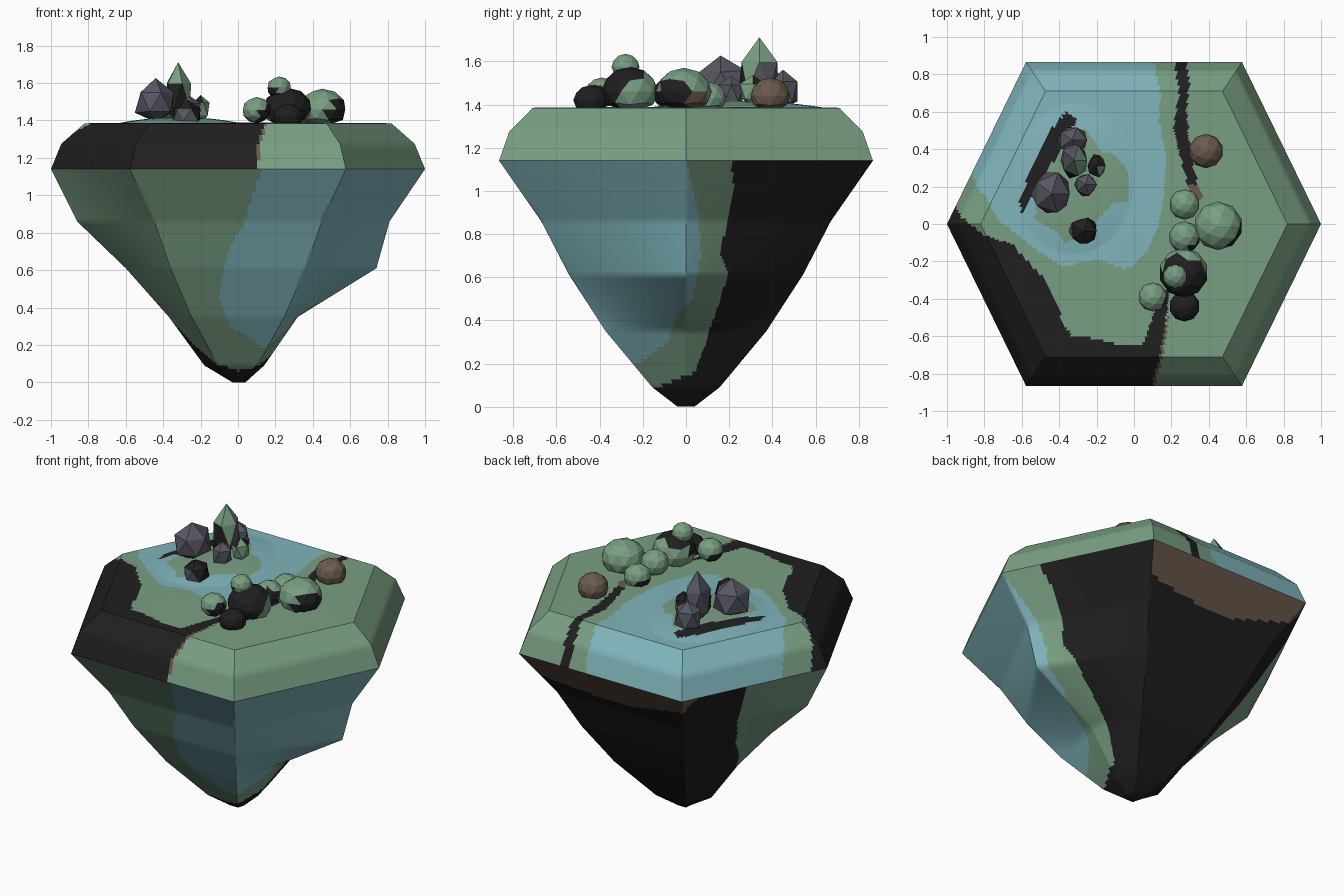
import bpy, bmesh, math, random
from mathutils import Vector

if "Cube" in bpy.data.objects:
    bpy.data.objects.remove(bpy.data.objects["Cube"])

random.seed(4)


def material(name, rgb):
    m = bpy.data.materials.new(name)
    m.diffuse_color = (*rgb, 1)
    m.use_nodes = True
    m.node_tree.nodes["Principled BSDF"].inputs["Base Color"].default_value = m.diffuse_color
    return m


MATS = [material("grass green", (0.190, 0.345, 0.225)),
        material("water blue", (0.215, 0.460, 0.500)),
        material("charcoal black", (0.014, 0.014, 0.014)),
        material("earth brown", (0.150, 0.105, 0.076)),
        material("stone grey", (0.095, 0.095, 0.125))]
GREEN, BLUE, BLACK, BROWN, GREY = range(5)


def lerp(table, v):
    """Piecewise linear lookup in an ascending list of (key, value)."""
    if v <= table[0][0]:
        return table[0][1]
    for (a, p), (b, q) in zip(table, table[1:]):
        if v <= b:
            return p + (q - p) * (v - a) / (b - a)
    return table[-1][1]


def inside(poly, x, y):
    hit = False
    for (ax, ay), (bx, by) in zip(poly, poly[1:] + poly[:1]):
        if (ay > y) != (by > y) and x < (bx - ax) * (y - ay) / (by - ay) + ax:
            hit = not hit
    return hit


def finish(bm, name, angle=None):
    bmesh.ops.recalc_face_normals(bm, faces=bm.faces)
    me = bpy.data.meshes.new(name)
    bm.to_mesh(me)
    bm.free()
    for m in MATS:
        me.materials.append(m)
    ob = bpy.data.objects.new(name, me)
    bpy.context.collection.objects.link(ob)
    if angle:
        bpy.ops.object.select_all(action='DESELECT')
        ob.select_set(True)
        bpy.context.view_layer.objects.active = ob
        bpy.ops.object.shade_smooth_by_angle(angle=math.radians(angle))
    return ob


# Hexagonal rings: (z, scale, left tip x, right tip x)
def corners(z, s, left, right):
    return [Vector(p) for p in ((right, 0, z), (.577 * s, .866 * s, z), (-.577 * s, .866 * s, z),
                                (-left, 0, z), (-.577 * s, -.866 * s, z), (.577 * s, -.866 * s, z))]


def hex_loft(name, rings, steps, paint, angle, bump=None, cols=56):
    """Loft hexagon rings as a fine grid and paint each cell by a rule."""
    keys = [corners(*r) for r in rings]
    rows = [keys[0]]
    for a, b, n in zip(keys, keys[1:], steps):
        rows += [[p.lerp(q, i / n) for p, q in zip(a, b)] for i in range(1, n + 1)]
    bm = bmesh.new()
    loops = []
    for row in rows:
        loop = []
        for k in range(6):
            for c in range(cols):
                p = row[k].lerp(row[(k + 1) % 6], c / cols)
                if bump:
                    p.z += bump(p)
                loop.append(bm.verts.new(p))
        loops.append(loop)
    n = 6 * cols
    for lo, hi in zip(loops, loops[1:]):
        for i in range(n):
            j = (i + 1) % n
            bm.faces.new((lo[i], lo[j], hi[j], hi[i]))
    bm.faces.new(loops[-1])
    for f in bm.faces:
        f.material_index = paint(f.calc_center_median())
    return finish(bm, name, angle)


# Map painted on the top, seen from above
lake = [(-.7, 1), (.11, 1), (.11, .86), (.14, .7), (.135, .55), (.17, .35), (.16, .15), (.13, 0),
        (.08, -.13), (0, -.22), (-.05, -.24), (-.15, -.2), (-.2, -.19), (-.38, -.23), (-.55, -.12),
        (-.72, .02), (-.82, .18), (-.87, .27), (-1, .4)]
islet = [(-.53, .02), (-.39, -.05), (-.38, -.11), (-.3, -.07), (-.2, .02), (-.11, .11), (-.03, .12),
         (-.03, .28), (-.1, .37), (-.18, .39), (-.25, .5), (-.33, .5), (-.5, .25)]
islet_shore = [(-.6, .03), (-.61, .12), (-.55, .3), (-.45, .5), (-.36, .6), (-.3, .56), (-.36, .46),
               (-.48, .25), (-.58, .08)]
burnt = [(-1.1, .1), (-.96, .1), (-.92, .03), (-.87, 0), (-.8, -.06), (-.65, -.11), (-.55, -.22), (-.47, -.3),
         (-.41, -.42), (-.38, -.54), (-.33, -.6), (-.22, -.61), (-.1, -.64), (.03, -.65), (.06, -.62),
         (.1, -.5), (.15, -.38), (.2, -.3), (.18, -.45), (.16, -.58), (.13, -.75), (.08, -.9), (-1.1, -.9)]
burnt_edge = [(.2, -.42), (.16, -.58), (.13, -.75), (.08, -.9), (.095, -.9), (.145, -.75), (.175, -.58)]
path = [(.22, .9), (.22, .86), (.24, .7), (.21, .5), (.25, .35), (.29, .2), (.33, .1), (.37, .15),
        (.33, .25), (.3, .4), (.28, .6), (.295, .75), (.28, .86), (.28, .9)]


def paint_top(c):
    x, y = c.x, c.y
    if inside(burnt_edge, x, y):
        return BROWN
    if inside(burnt, x, y) or inside(islet_shore, x, y):
        return BLACK
    if inside(path, x, y):
        return BROWN if y < .21 else BLACK
    if inside(lake, x, y) and not inside(islet, x, y):
        return BLUE
    return GREEN


def mound(p):
    d = ((p.x + .32) / .32) ** 2 + ((p.y - .24) / .4) ** 2
    return .03 * max(0, 1 - d)


hex_loft("island_top", [(1.14, 1, 1, 1), (1.275, .945, .945, .945), (1.385, .82, .82, .82),
                        (1.39, .01, .01, .01)], (6, 7, 45), paint_top, 35, mound)

# Underside colours: bearing limits in degrees for each height
blue_from = [(.18, -60), (.22, -74), (.3, -98), (.45, -103), (.7, -95), (.85, -87), (1.14, -81.5)]
blue_to = [(.18, -60), (.3, -17), (.5, 3), (.7, 5.5), (.9, 4), (1.14, 0)]
black_from = [(.17, 14), (.3, 20), (.62, 17.5), (.7, 13.5), (.92, 15.5), (1, 15.5), (1.14, 13)]
black_to = [(.1, 230), (.2, 195), (.35, 178), (.6, 157), (.85, 149), (1.14, 148)]
tip_height = [(-130, .1), (-90, .06), (-60, .08), (14, .16), (15, .05)]
soil_height = [(56, .98), (75, .94), (100, .93), (124, 1.02), (129, 1.14)]


def paint_under(c):
    t = (math.degrees(math.atan2(c.y, c.x)) + 130) % 360 - 130
    if 56 < t < 130 and c.z > lerp(soil_height, t):
        return BROWN
    if c.z < lerp(tip_height, t) or lerp(black_from, c.z) < t < lerp(black_to, c.z):
        return BLACK
    if c.z > .18 and lerp(blue_from, c.z) < t < lerp(blue_to, c.z):
        return BLUE
    return GREEN


hex_loft("island_underside", [(1.14, 1, 1, 1), (.86, .775, .86, .81), (.61, .625, .6, .74),
                              (.35, .43, .37, .32), (.09, .18, .18, .14), (0, .045, .03, .04)],
         (16, 14, 14, 14, 5), paint_under, 50)


# Bushes and stones: faceted balls sitting on the ground, painted by facing direction
def lump(name, pos, size, base, patches=(), detail=2, jitter=0, ground=1.385):
    bm = bmesh.new()
    bmesh.ops.create_icosphere(bm, subdivisions=detail, radius=1)
    for v in bm.verts:
        v.co *= 1 + random.uniform(-jitter, jitter)
        v.co = Vector([p + c * s for p, c, s in zip(pos, v.co, size)])
        v.co.z = max(v.co.z, ground)
    bmesh.ops.recalc_face_normals(bm, faces=bm.faces)
    mid = Vector(pos)
    for f in bm.faces:
        f.material_index = base
        d = (f.calc_center_median() - mid).normalized()
        for facing, limit, colour in patches:
            if d.dot(Vector(facing).normalized()) > limit:
                f.material_index = colour
    finish(bm, name)


bushes = [
    ((.45, -.01, 1.46), .13, .11, GREEN, [((.8, -.5, -.3), .75, BLACK), ((.7, .5, -.6), .88, BROWN)]),
    ((.27, .105, 1.43), .082, .075, GREEN, [((-.5, .3, -.5), .7, BLACK)]),
    ((.27, -.07, 1.45), .085, .08, GREEN, [((.6, -.6, 0), .75, BLACK)]),
    ((.265, -.26, 1.46), .132, .115, GREEN, [((-.1, -.4, .8), .25, BLACK), ((0, -1, -.1), .4, BLACK)]),
    ((.22, -.28, 1.575), .065, .06, GREEN, [((-.6, -.5, -.6), .7, BLACK)]),
    ((.10, -.39, 1.455), .078, .07, GREEN, [((.7, -.3, -.4), .6, BLACK), ((-.7, .3, -.5), .8, BLACK)]),
    ((.27, -.44, 1.42), .082, .07, BLACK, []),
    ((.385, .39, 1.44), .092, .085, BROWN, [])]
for i, (pos, r, h, base, patches) in enumerate(bushes):
    lump(f"bush_{i + 1}", pos, (r, r, h), base, patches)

stones = [
    ((-.44, .16, 1.5), (.115, .125, .12), GREY, []),
    ((-.32, .34, 1.53), (.085, .105, .165), GREY,
     [((-.1, -1, .1), .4, BLACK), ((.4, -.3, .9), .7, GREEN)]),
    ((-.33, .45, 1.46), (.085, .075, .1), GREY, []),
    ((-.26, .21, 1.45), (.065, .065, .085), GREY, []),
    ((-.27, -.04, 1.43), (.082, .082, .08), GREY, [((.4, .3, .8), .2, BLACK)]),
    ((-.2, .31, 1.46), (.05, .065, .075), GREEN, [((-.3, .3, .6), .5, BLACK)])]
for i, (pos, size, base, patches) in enumerate(stones):
    lump(f"stone_{i + 1}", pos, size, base, patches, detail=1, jitter=.1)
